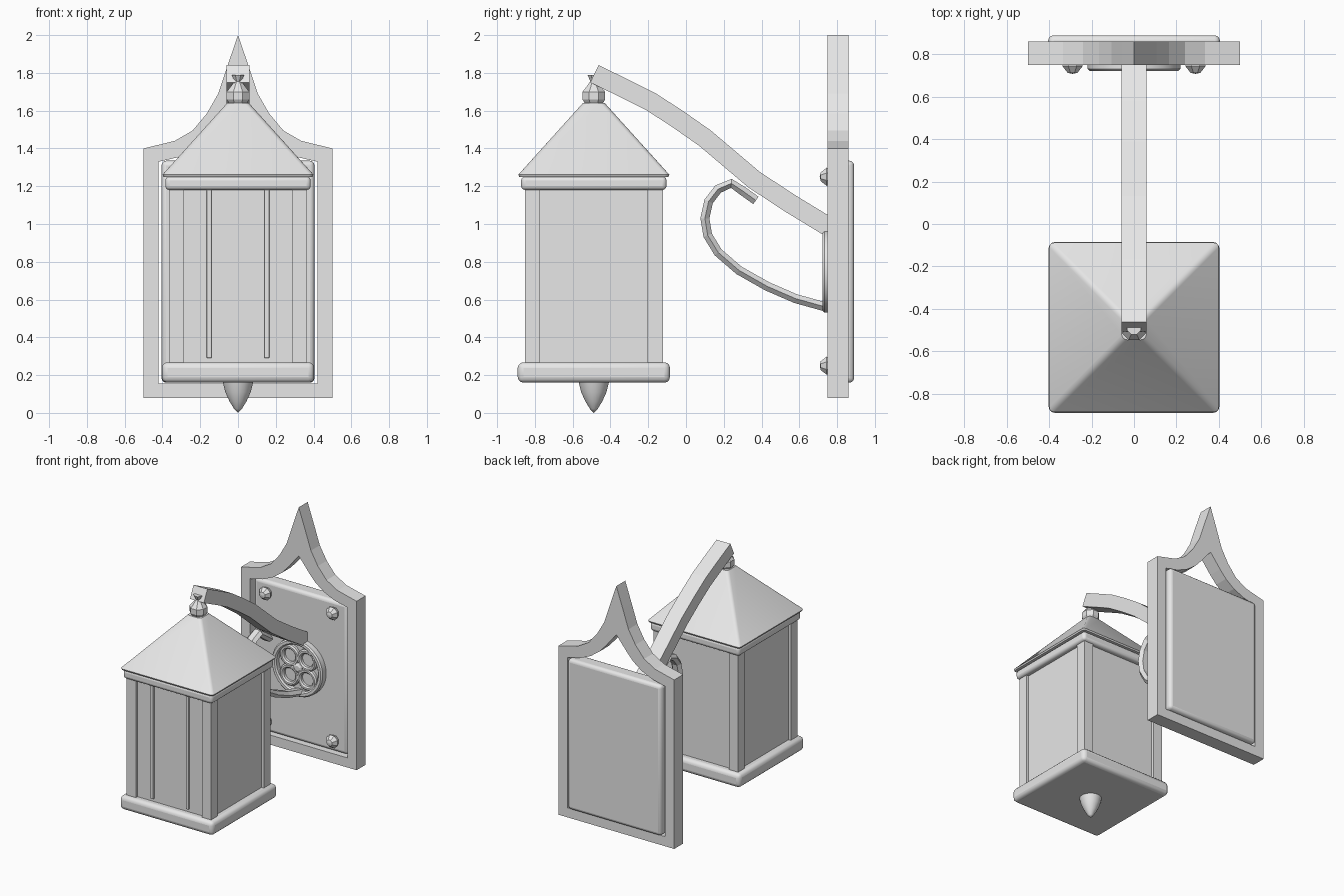
import bpy, bmesh, math
from mathutils import Vector

if "Cube" in bpy.data.objects:
    bpy.data.objects.remove(bpy.data.objects["Cube"])

metal = bpy.data.materials.new("grey metal")
metal.diffuse_color = (0.8, 0.8, 0.8, 1)
metal.use_nodes = True
metal.node_tree.nodes["Principled BSDF"].inputs["Base Color"].default_value = metal.diffuse_color
LY = -0.488  # lantern centre in y


def finish(bm, name, smooth=None, bevel=0, segs=3):
    bmesh.ops.remove_doubles(bm, verts=bm.verts, dist=1e-5)
    bmesh.ops.recalc_face_normals(bm, faces=bm.faces)
    me = bpy.data.meshes.new(name)
    bm.to_mesh(me)
    bm.free()
    me.materials.append(metal)
    ob = bpy.data.objects.new(name, me)
    bpy.context.collection.objects.link(ob)
    if bevel:
        m = ob.modifiers.new("bevel", 'BEVEL')
        m.width, m.segments = bevel, segs
    if smooth:
        bpy.ops.object.select_all(action='DESELECT')
        ob.select_set(True)
        bpy.context.view_layer.objects.active = ob
        bpy.ops.object.shade_smooth_by_angle(angle=math.radians(smooth))
    return ob


def box(name, lo, hi, bevel=0, smooth=None):
    bm = bmesh.new()
    bmesh.ops.create_cube(bm, size=1)
    for v in bm.verts:
        v.co = Vector([lo[i] + (v.co[i] + 0.5) * (hi[i] - lo[i]) for i in range(3)])
    return finish(bm, name, smooth, bevel)


def lathe(name, prof, n, at=(0, 0, 0), along_y=False, closed=False, smooth=None):
    """Spin (radius, height) points about z, or about y."""
    bm = bmesh.new()
    rings = []
    for r, h in prof:
        ring = []
        for i in range(n):
            a = 2 * math.pi * (i + 0.5) / n
            c, s = r * math.cos(a), r * math.sin(a)
            ring.append(bm.verts.new(Vector(at) + Vector((c, h, s) if along_y else (c, s, h))))
        rings.append(ring)
    pairs = list(zip(rings, rings[1:])) + ([(rings[-1], rings[0])] if closed else [])
    for a, b in pairs:
        for i in range(n):
            j = (i + 1) % n
            bm.faces.new((a[i], a[j], b[j], b[i]))
    if not closed:
        for end, (r, h) in ((rings[0], prof[0]), (rings[-1], prof[-1])):
            if r > 1e-4:
                bm.faces.new(end)
    bmesh.ops.dissolve_degenerate(bm, dist=1e-5, edges=bm.edges)
    return finish(bm, name, smooth)


def sweep(name, path, section, smooth=None):
    """Sweep an (x, normal) section along a path in the y-z plane."""
    bm = bmesh.new()
    pts = [Vector(p) for p in path]
    rings = []
    for i, p in enumerate(pts):
        t = (pts[min(i + 1, len(pts) - 1)] - pts[max(i - 1, 0)]).normalized()
        nrm = Vector((-t.y, t.x))
        rings.append([bm.verts.new((x, p.x + nrm.x * d, p.y + nrm.y * d)) for x, d in section])
    for a, b in zip(rings, rings[1:]):
        for i in range(len(section)):
            j = (i + 1) % len(section)
            bm.faces.new((a[i], a[j], b[j], b[i]))
    bm.faces.new(rings[0])
    bm.faces.new(rings[-1])
    return finish(bm, name, smooth)


# Wall frame with ogee top
outer = [(0.5, 0.08), (0.5, 1.40), (0.335, 1.44), (0.24, 1.495), (0.165, 1.585),
         (0.105, 1.69), (0.055, 1.84), (0, 2.0)]
inner = [(0.42, 0.155), (0.42, 1.33), (0.31, 1.355), (0.22, 1.395), (0.145, 1.45),
         (0.09, 1.51), (0.045, 1.565), (0, 1.62)]
bm = bmesh.new()
loops = []
for prof in (outer, inner):
    full = prof + [(-x, z) for x, z in reversed(prof[:-1])]
    loops.append([[bm.verts.new((x, y, z)) for x, z in full] for y in (0.75, 0.86)])
(of, ob_), (inf, inb) = loops
for a, b in ((of, inf), (ob_, inb), (of, ob_), (inf, inb)):
    for i in range(len(a)):
        j = (i + 1) % len(a)
        bm.faces.new((a[i], a[j], b[j], b[i]))
finish(bm, "wall_frame")

# Back panel and rivets
box("back_panel", (-0.405, 0.775, 0.16), (0.405, 0.89, 1.335), 0.025, 40)
for sx in (-1, 1):
    for z in (0.25, 1.25):
        lathe("rivet", [(0.035, 0.785), (0.052, 0.745), (0.025, 0.713), (0, 0.708)], 8,
              (sx * 0.29, 0, z), True)

# Round rosette with four pierced rings
def ring(name, r0, r1, y0, at, n):
    lathe(name, [(r0, 0.785), (r0, y0 + 0.01), (r0 + 0.01, y0), (r1 - 0.01, y0),
                 (r1, y0 + 0.01), (r1, 0.785)], n, at, True, True, 35)

ring("rosette_rim", 0.18, 0.22, 0.722, (0, 0, 0.75), 32)
lathe("rosette_back", [(0.19, 0.785), (0.19, 0.765)], 32, (0, 0, 0.75), True)
for k in range(4):
    a = math.radians(45 + 90 * k)
    ring("rosette_ring", 0.052, 0.085, 0.735,
         (0.106 * math.cos(a), 0, 0.75 + 0.106 * math.sin(a)), 16)
lathe("rosette_boss", [(0.04, 0.785), (0.04, 0.74), (0.02, 0.728)], 8, (0, 0, 0.75), True)

# Curved arm
sweep("arm", [(-0.485, 1.795), (-0.32, 1.715), (-0.19, 1.65), (-0.05, 1.56), (0.10, 1.455),
              (0.23, 1.345), (0.36, 1.235), (0.55, 1.11), (0.78, 0.97)],
      [(-0.06, -0.051), (0.06, -0.051), (0.06, 0.051), (-0.06, 0.051)])

# Scroll brace under the arm
sweep("scroll_brace", [(0.76, 0.555), (0.58, 0.605), (0.43, 0.67), (0.28, 0.755), (0.17, 0.85),
                       (0.115, 0.94), (0.10, 1.03), (0.12, 1.12), (0.17, 1.185), (0.24, 1.215),
                       (0.30, 1.175), (0.37, 1.125)],
      [(-0.045, 0.0), (-0.022, -0.024), (0.022, -0.024), (0.045, 0.0),
       (0.022, 0.024), (-0.022, 0.024)])

# Lantern body
def slab(name, h, z0, z1, bevel=0):
    box(name, (-h, LY - h, z0), (h, LY + h, z1), bevel, 40 if bevel else None)

slab("lantern_base", 0.403, 0.16, 0.268, 0.03)
slab("glass", 0.345, 0.25, 1.20)
slab("top_trim", 0.385, 1.18, 1.252, 0.022)
for sx in (-1, 1):
    for sy in (-1, 1):
        x, y = sx * 0.325, LY + sy * 0.325
        box("corner_post", (x - 0.04, y - 0.04, 0.25), (x + 0.04, y + 0.04, 1.20))
    # Thin glazing bars on the front only
    box("glazing_bar", (sx * 0.153 - 0.013, LY - 0.36, 0.29),
        (sx * 0.153 + 0.013, LY - 0.34, 1.19), 0.005)

# Pyramid roof with a thin lip
bm = bmesh.new()
levels = []
for h, z in ((0.395, 1.25), (0.4, 1.262), (0.058, 1.64)):
    levels.append([bm.verts.new((sx * h, LY + sy * h, z))
                   for sx, sy in ((-1, -1), (1, -1), (1, 1), (-1, 1))])
for a, b in zip(levels, levels[1:]):
    for i in range(4):
        bm.faces.new((a[i], a[(i + 1) % 4], b[(i + 1) % 4], b[i]))
bm.faces.new(levels[0])
bm.faces.new(levels[-1])
bmesh.ops.recalc_face_normals(bm, faces=bm.faces)
hips = [e for e in bm.edges if abs(e.verts[0].co.z - e.verts[1].co.z) > 0.001]
bmesh.ops.bevel(bm, geom=hips, offset=0.02, segments=3, profile=0.5, affect='EDGES')
finish(bm, "roof", 35)

# Top bulb with hanger spool, and pointed drop below
lathe("top_bulb", [(0.04, 1.62), (0.065, 1.66), (0.065, 1.70), (0.035, 1.735)], 8, (0, LY, 0))
lathe("hanger_spool", [(0.04, 1.73), (0.02, 1.755), (0.036, 1.79)], 8, (0, LY, 0))
lathe("bottom_drop", [(0.082, 0.165), (0.068, 0.11), (0.045, 0.06), (0.02, 0.02), (0, 0.0)], 20,
      (0, LY, 0), smooth=40)
